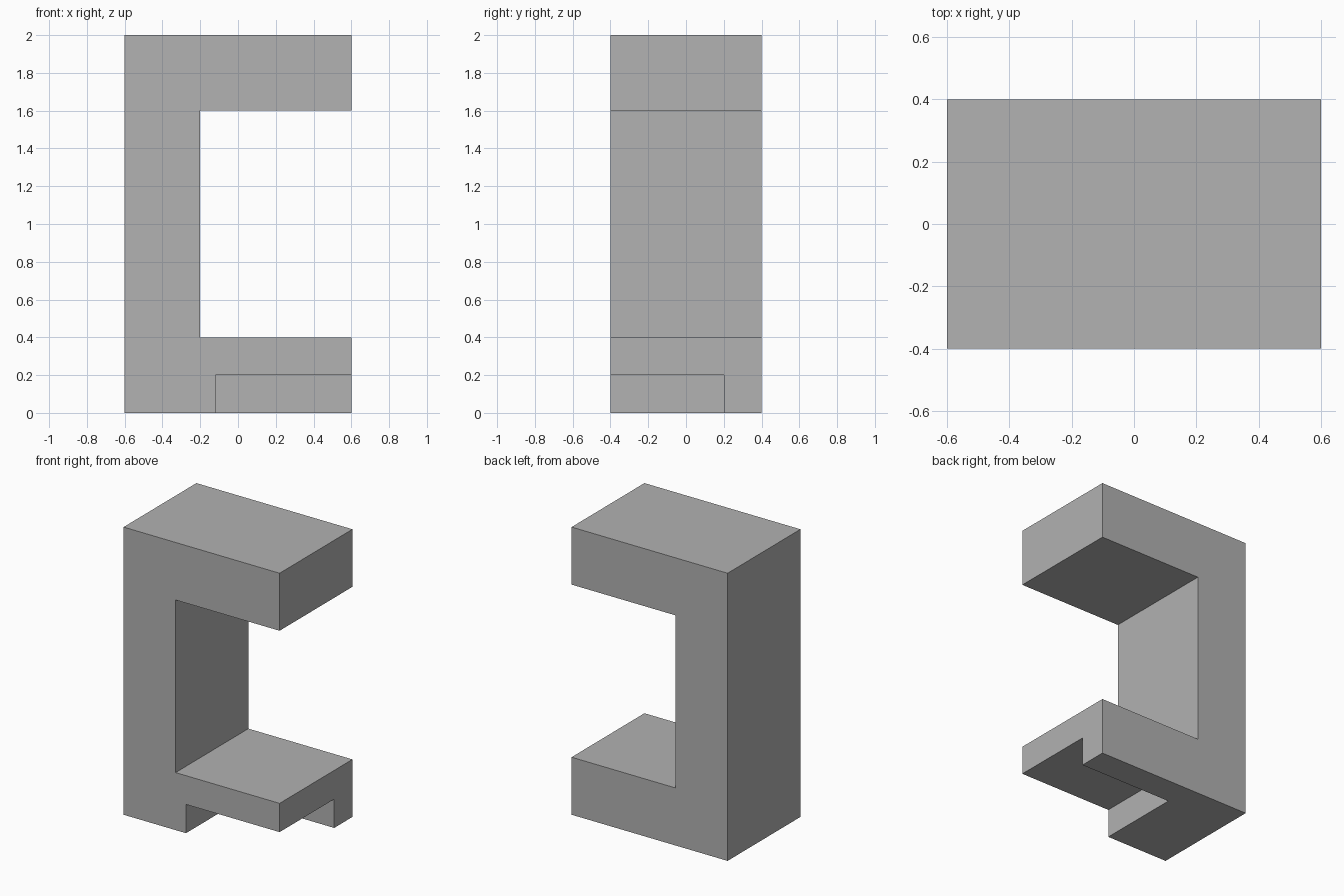
import bpy
import bmesh

if "Cube" in bpy.data.objects:
    bpy.data.objects.remove(bpy.data.objects["Cube"], do_unlink=True)

grey = bpy.data.materials.new("plain grey")
grey.use_nodes = True
grey.diffuse_color = (0.445, 0.445, 0.445, 1)
grey.node_tree.nodes["Principled BSDF"].inputs["Base Color"].default_value = grey.diffuse_color


def extruded(name, profile, y_front, y_back):
    """Extrude an (x, z) outline from y_front to y_back."""
    bm = bmesh.new()
    face = bm.faces.new([bm.verts.new((x, y_front, z)) for x, z in profile])
    new = bmesh.ops.extrude_face_region(bm, geom=[face])["geom"]
    verts = [g for g in new if isinstance(g, bmesh.types.BMVert)]
    bmesh.ops.translate(bm, verts=verts, vec=(0, y_back - y_front, 0))
    bmesh.ops.recalc_face_normals(bm, faces=bm.faces)
    mesh = bpy.data.meshes.new(name)
    bm.to_mesh(mesh)
    bm.free()
    mesh.materials.append(grey)
    obj = bpy.data.objects.new(name, mesh)
    bpy.context.collection.objects.link(obj)
    return obj


# C-shaped bracket: upright with a top and a bottom arm
bracket = extruded("bracket", [
    (-0.6, 0), (0.6, 0), (0.6, 0.4), (-0.2, 0.4),
    (-0.2, 1.6), (0.6, 1.6), (0.6, 2), (-0.6, 2)], -0.4, 0.4)

# Notch under the bottom arm, open to the front, the left and below
cutter = extruded("notch_cutter", [
    (-0.12, -0.2), (0.8, -0.2), (0.8, 0.2), (-0.12, 0.2)], -0.6, 0.2)
cutter.hide_render = True

notch = bracket.modifiers.new("notch", "BOOLEAN")
notch.operation = "DIFFERENCE"
notch.solver = "EXACT"
notch.object = cutter

# Apply the cut and discard the cutter
bpy.context.view_layer.objects.active = bracket
bracket.select_set(True)
bpy.ops.object.modifier_apply(modifier=notch.name)
bpy.data.objects.remove(cutter, do_unlink=True)
